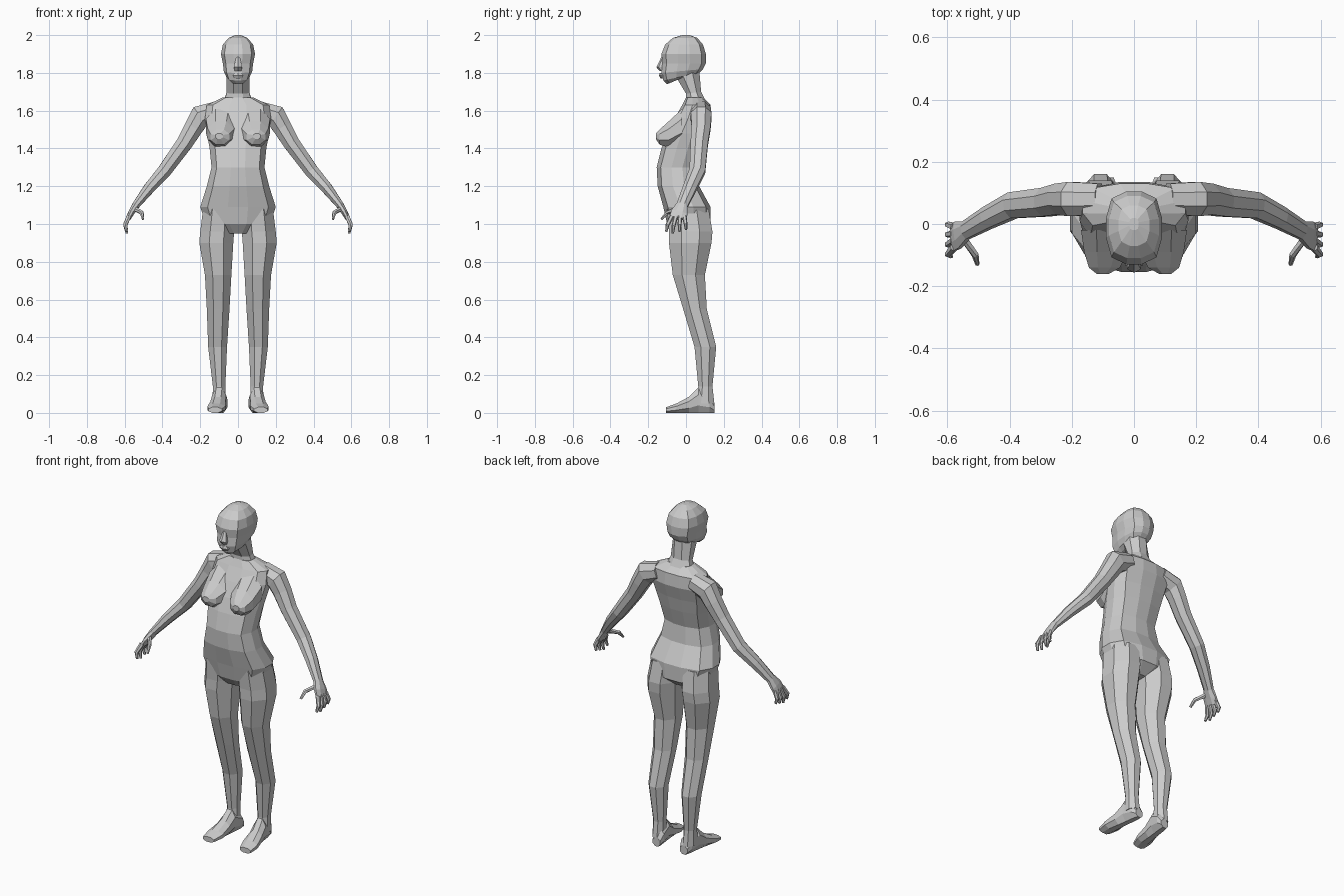
import bpy, bmesh, math
from mathutils import Vector

cube = bpy.data.objects.get("Cube")
if cube:
    bpy.data.objects.remove(cube, do_unlink=True)


def outline(section, sides):
    """Points of a rounded cross-section: a center and two half-axes."""
    center, across_axis, up_axis = (Vector(part) for part in section)
    widest = math.cos(math.pi / sides)
    points = []
    for index in range(sides):
        angle = math.tau * (index + 0.5) / sides
        c, s = math.cos(angle) / widest, math.sin(angle) / widest
        boxy = max(abs(c), abs(s)) ** -0.3
        c, s = (max(-1, min(1, value * boxy)) for value in (c, s))
        points.append(center + across_axis * c + up_axis * s)
    return points


def loft(name, sections, sides=8, mirror=1):
    """Skin a closed, flat-shaded surface over the cross-sections."""
    bm = bmesh.new()
    loops = [[bm.verts.new((p.x * mirror, p.y, p.z)) for p in outline(section, sides)]
             for section in sections]
    for lower, upper in zip(loops, loops[1:]):
        for i in range(sides):
            j = (i + 1) % sides
            bm.faces.new((lower[i], lower[j], upper[j], upper[i]))
    bm.faces.new(loops[0])
    bm.faces.new(loops[-1])
    bmesh.ops.recalc_face_normals(bm, faces=bm.faces)
    mesh = bpy.data.meshes.new(name)
    bm.to_mesh(mesh)
    bm.free()
    bpy.context.collection.objects.link(bpy.data.objects.new(name, mesh))


def level(z, half, front, back, x=0, rise=0):
    """Horizontal section, its back edge raised by rise."""
    return ((x, (front + back) / 2, z + rise / 2), (half, 0, 0),
            (0, (back - front) / 2, rise / 2))


def upright(x, y, z, half, height):
    """Section facing the front, with half its width and half its height."""
    return (x, y, z), (half, 0, 0), (0, 0, height)


def limb(points, thickness, depths):
    """Sections square to a path."""
    path = [Vector(point) for point in points]
    sections = []
    for i, point in enumerate(path):
        along = (path[min(i + 1, len(path) - 1)] - path[max(i - 1, 0)]).normalized()
        deep = (Vector((0, 1, 0)) - along * along.y).normalized()
        sections.append((point, deep.cross(along) * thickness[i], deep * depths[i]))
    return sections


# Torso from crotch to collar
loft("torso", [
    level(z=.95, half=.08, front=-.06, back=.07),
    level(z=1, half=.17, front=-.1, back=.13),
    level(z=1.09, half=.2, front=-.12, back=.13),
    level(z=1.2, half=.165, front=-.15, back=.07),
    level(z=1.3, half=.14, front=-.155, back=.06),
    level(z=1.4, half=.15, front=-.13, back=.09),
    level(z=1.48, half=.165, front=-.1, back=.11),
    level(z=1.56, half=.175, front=-.06, back=.135),
    level(z=1.63, half=.165, front=-.02, back=.13),
    level(z=1.67, half=.08, front=0, back=.09)], sides=12)

# Neck and head
loft("neck", [
    level(z=1.64, half=.075, front=0, back=.1, rise=.02),
    level(z=1.69, half=.06, front=0, back=.08, rise=.01),
    level(z=1.79, half=.06, front=-.06, back=.07, rise=.03)])
loft("head", [
    level(z=1.74, half=.035, front=-.1, back=.02, rise=.05),
    level(z=1.76, half=.06, front=-.12, back=.07, rise=.04),
    level(z=1.8, half=.075, front=-.13, back=.09, rise=.02),
    level(z=1.85, half=.08, front=-.125, back=.105),
    level(z=1.9, half=.09, front=-.13, back=.105),
    level(z=1.95, half=.08, front=-.11, back=.09),
    level(z=1.985, half=.05, front=-.07, back=.06),
    level(z=2, half=.015, front=-.02, back=.02)], sides=12)
loft("nose", [
    level(z=1.81, half=.018, front=-.14, back=-.1),
    level(z=1.83, half=.022, front=-.157, back=-.1),
    level(z=1.885, half=.01, front=-.13, back=-.1)], sides=6)
loft("lips", [
    level(z=1.77, half=.018, front=-.135, back=-.1),
    level(z=1.785, half=.028, front=-.143, back=-.1),
    level(z=1.8, half=.016, front=-.14, back=-.1)], sides=6)

for mirror, tag in ((1, "left"), (-1, "right")):
    # Breast, widest against the ribs
    loft(f"{tag}_breast", [
        upright(x=.085, y=-.02, z=1.52, half=.085, height=.09),
        upright(x=.09, y=-.09, z=1.475, half=.07, height=.07),
        upright(x=.095, y=-.14, z=1.46, half=.05, height=.04),
        upright(x=.1, y=-.16, z=1.465, half=.02, height=.015)], mirror=mirror)

    # Leg from hip to ankle
    loft(f"{tag}_leg", [
        level(z=1.08, x=.1, half=.085, front=-.1, back=.12),
        level(z=.96, x=.11, half=.09, front=-.09, back=.14),
        level(z=.9, x=.115, half=.09, front=-.09, back=.135),
        level(z=.73, x=.105, half=.07, front=-.07, back=.1),
        level(z=.55, x=.105, half=.06, front=-.015, back=.11),
        level(z=.35, x=.108, half=.05, front=.045, back=.16),
        level(z=.14, x=.1, half=.033, front=.065, back=.14),
        level(z=.05, x=.1, half=.035, front=.05, back=.15)], mirror=mirror)

    # Foot from heel to toe, flat on the ground
    sole = [(.15, .024, .05), (.125, .036, .1), (.065, .037, .135),
            (.015, .04, .085), (-.05, .047, .05), (-.105, .036, .03)]
    loft(f"{tag}_foot", [
        upright(x=.108 - y / 8, y=y, z=tall / 2, half=half, height=tall / 2)
        for y, half, tall in sole], mirror=mirror)

    # Arm from shoulder to wrist, running into the palm
    arm_path = [(.11, .08, 1.6), (.2, .08, 1.57), (.235, .08, 1.51), (.285, .07, 1.425),
                (.39, .06, 1.28), (.47, .02, 1.19), (.54, -.02, 1.1),
                (.565, -.035, 1.06), (.58, -.043, 1.03)]
    loft(f"{tag}_arm", limb(
        arm_path,
        thickness=[.05, .06, .05, .043, .037, .03, .02, .016, .012],
        depths=[.05, .055, .05, .046, .042, .036, .03, .044, .044]), mirror=mirror)

    # Fingers fan out from the palm, the middle one reaching lowest
    digits = {"thumb": [(.545, -.05, 1.08), (.51, -.1, 1.06), (.503, -.13, 1.025)]}
    for index, finger in enumerate(("index", "middle", "ring", "little")):
        fan = index - 1.5
        drop = .01 * abs(index - 1)
        digits[f"{finger}_finger"] = [
            (.578, -.042 + .022 * fan, 1.04),
            (.597, -.05 + .032 * fan, .99 + drop / 2),
            (.588, -.052 + .035 * fan, .95 + drop)]
    for finger, path in digits.items():
        taper = (.012, .01, .006)
        loft(f"{tag}_{finger}", limb(path, taper, taper), sides=6, mirror=mirror)
